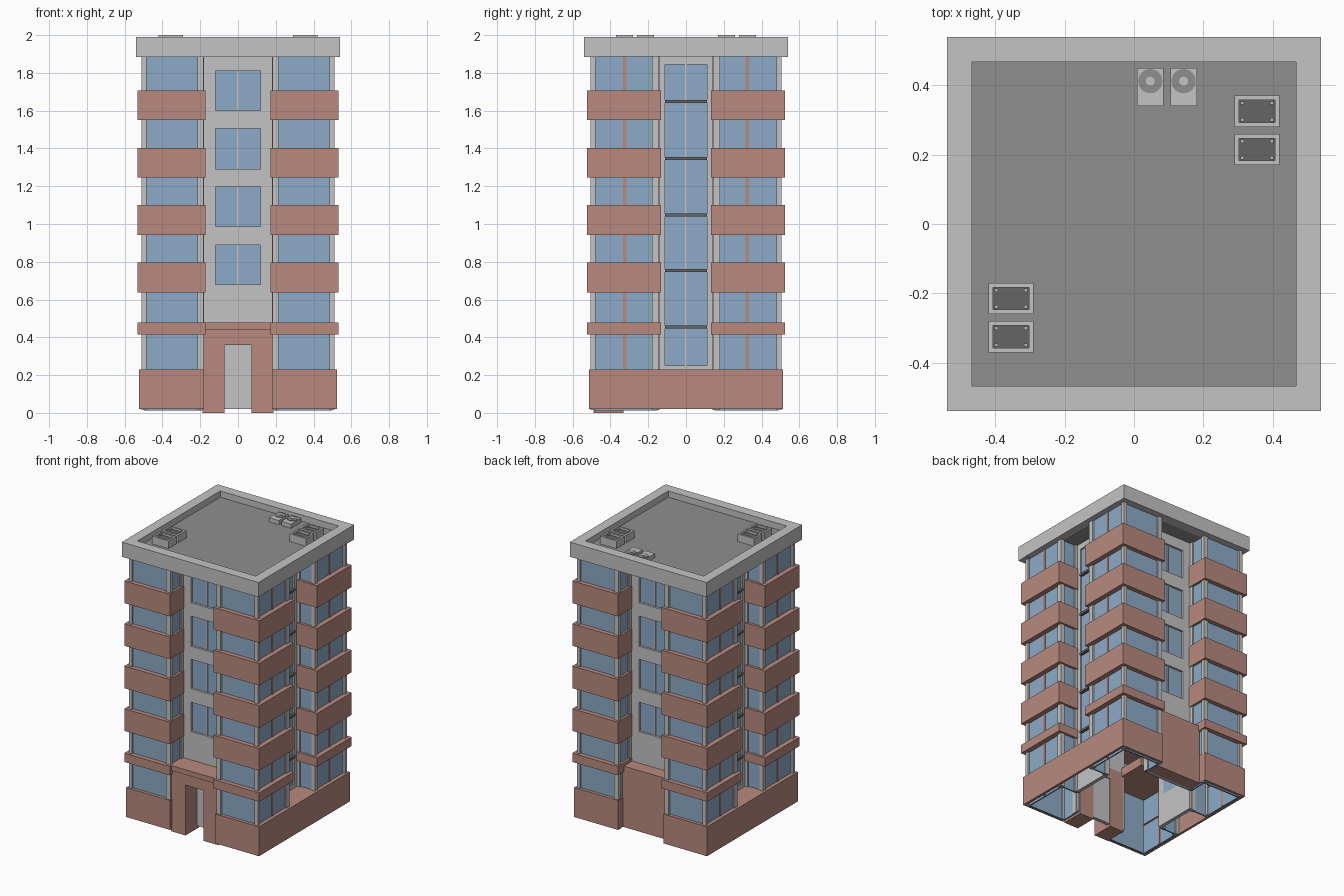
import bpy, bmesh
from mathutils import Matrix, Vector

if "Cube" in bpy.data.objects:
    bpy.data.objects.remove(bpy.data.objects["Cube"])


def material(name, rgb):
    m = bpy.data.materials.new(name)
    m.diffuse_color = (*rgb, 1)
    m.use_nodes = True
    m.node_tree.nodes["Principled BSDF"].inputs["Base Color"].default_value = m.diffuse_color
    return m


BRICK = material("brick", (0.48, 0.255, 0.21))
GLASS = material("glass_blue", (0.27, 0.41, 0.575))
WALL = material("light_grey", (0.55, 0.55, 0.55))
ROOF = material("roof_grey", (0.275, 0.275, 0.275))
DARK = material("dark_grey", (0.13, 0.13, 0.13))

FOUR = [(1, 1), (-1, 1), (1, -1), (-1, -1)]
ENDS_X = [(1, 1), (-1, 1)]
ENDS_Y = [(1, 1), (1, -1)]
ONE = [(1, 1)]
TURN = [(1, 1), (-1, -1)]


def add_box(bm, b):
    x0, x1, y0, y1, z0, z1 = b
    size = Matrix.Diagonal((abs(x1 - x0), abs(y1 - y0), abs(z1 - z0), 1))
    mid = Matrix.Translation(((x0 + x1) / 2, (y0 + y1) / 2, (z0 + z1) / 2))
    bmesh.ops.create_cube(bm, size=1, matrix=mid @ size)


def finish(name, bm, mat):
    me = bpy.data.meshes.new(name)
    bm.to_mesh(me)
    bm.free()
    me.materials.append(mat)
    ob = bpy.data.objects.new(name, me)
    bpy.context.collection.objects.link(ob)
    return ob


def boxes(name, mat, items, signs=ONE):
    """Boxes (x0,x1,y0,y1,z0,z1), repeated with the given x/y signs."""
    bm = bmesh.new()
    for sx, sy in signs:
        for x0, x1, y0, y1, z0, z1 in items:
            add_box(bm, (sx * x0, sx * x1, sy * y0, sy * y1, z0, z1))
    return finish(name, bm, mat)


def discs(name, mat, centres, r, z0, z1, n=24):
    bm = bmesh.new()
    for x, y in centres:
        bmesh.ops.create_cone(bm, cap_ends=True, segments=n, radius1=r, radius2=r,
                              depth=z1 - z0,
                              matrix=Matrix.Translation((x, y, (z0 + z1) / 2)))
    return finish(name, bm, mat)


TOP = 1.89

# corner wings: glass skin, with returns into the recesses
boxes("wing_glass", GLASS, [
    (.19, .495, .48, .49, .013, TOP),
    (.487, .497, .15, .49, .013, TOP),
    (.19, .20, .35, .485, .013, TOP),
    (.365, .49, .15, .16, .013, TOP)], FOUR)

# grey posts at the wing corners
boxes("wing_posts", WALL, [
    (.485, .51, .478, .505, .015, TOP),
    (.182, .215, .475, .503, .015, TOP),
    (.48, .507, .143, .18, .015, TOP),
    (.18, .205, .352, .385, .015, TOP),
    (.362, .39, .14, .165, .015, TOP)], FOUR)

# brick mullions on the side faces
boxes("side_mullions", BRICK, [(.485, .502, .315, .333, .02, TOP)], FOUR)

# balcony bands wrapped round each wing
bands = [(.415, .478), (.637, .795), (.942, 1.10), (1.245, 1.402), (1.55, 1.708)]
boxes("balcony_bands", BRICK,
      [(.173, .533, .132, .523, a, b) for a, b in bands], FOUR)

# brick plinth: thin walls, with a ledge in the side recesses
boxes("plinth_wings", BRICK, [
    (.18, .525, .495, .513, .02, .23),
    (.18, .188, .35, .513, .02, .23),
    (.18, .525, .48, .513, .222, .23)], FOUR)
boxes("plinth_sides", BRICK, [
    (.508, .525, -.513, .513, .02, .23),
    (.36, .525, -.16, .16, .215, .23),
    (.48, .525, -.513, .513, .222, .23)], ENDS_X)

# front and back recess walls, pierced by four windows
wins = [(.68, .89), (.987, 1.197), (1.29, 1.505), (1.60, 1.81)]
edges = [.02] + [z for w in wins for z in w] + [TOP]
spandrels = [(-.12, .12, .335, .36, edges[i], edges[i + 1])
             for i in range(0, len(edges), 2)]
boxes("end_walls", WALL,
      [(-.20, -.12, .335, .36, .02, TOP), (.12, .20, .335, .36, .02, TOP)] + spandrels,
      ENDS_Y)
boxes("end_windows", GLASS, [(-.12, .12, .336, .345, a, b) for a, b in wins], ENDS_Y)
boxes("end_window_bars", WALL, [(-.004, .004, .345, .352, a, b) for a, b in wins], ENDS_Y)

# side recess walls with one tall window each
boxes("side_walls", WALL, [
    (.345, .37, -.16, -.11, .02, TOP), (.345, .37, .11, .16, .02, TOP),
    (.345, .37, -.11, .11, .02, .25), (.345, .37, -.11, .11, 1.845, TOP)], ENDS_X)
boxes("side_tall_windows", GLASS, [(.346, .358, -.11, .11, .25, 1.845)], ENDS_X)
boxes("side_window_bars", WALL, [(.358, .364, -.004, .004, .25, 1.845)], ENDS_X)
boxes("side_transoms", DARK,
      [(.355, .378, -.11, .11, z - .008, z + .008)
       for z in (.455, .755, 1.047, 1.348, 1.648)], ENDS_X)

# entrance block with open doorway, and its canopy
boxes("entrance", BRICK, [
    (-.187, -.072, -.49, -.33, 0, .36), (.072, .187, -.49, -.33, 0, .36),
    (-.187, .187, -.49, -.33, .36, .442)])
boxes("entrance_canopy", BRICK, [(-.174, .174, -.505, -.35, .442, .478)])

# solid brick block closing the back recess
boxes("back_block", BRICK, [(-.183, .183, .35, .455, .02, .455)])

# roof: dark deck with a light parapet
boxes("roof_deck", ROOF, [(-.48, .48, -.48, .48, 1.887, 1.945)])
boxes("roof_parapet", WALL, [
    (-.54, .54, .468, .54, 1.885, 1.99), (-.54, .54, -.54, -.468, 1.885, 1.99),
    (-.54, -.468, -.468, .468, 1.888, 1.99), (.468, .54, -.468, .468, 1.888, 1.99)])

# large rooftop vents in two opposite corners
frames, grilles, posts = [], [], []
for y0 in (.17, .28):
    y1 = y0 + .09
    x0, x1, t = .29, .42, .013
    frames += [(x0, x1, y0, y0 + t, 1.94, 2), (x0, x1, y1 - t, y1, 1.94, 2),
               (x0, x0 + t, y0 + t, y1 - t, 1.94, 2), (x1 - t, x1, y0 + t, y1 - t, 1.94, 2)]
    grilles.append((x0 + t, x1 - t, y0 + t, y1 - t, 1.94, 1.985))
    for px in (x0 + .017, x1 - .027):
        for py in (y0 + .016, y1 - .026):
            posts.append((px, px + .01, py, py + .01, 1.98, 1.996))
boxes("vent_frames", WALL, frames, TURN)
boxes("vent_grilles", DARK, grilles, TURN)
boxes("vent_corner_posts", WALL, posts, TURN)

# two small fan units
boxes("fan_units", WALL, [(.008, .085, .34, .45, 1.94, 1.975),
                          (.105, .182, .34, .45, 1.94, 1.975)])
spots = [(.047, .412), (.143, .412)]
discs("fan_rings", ROOF, spots, .035, 1.97, 1.979)
discs("fan_hubs", WALL, spots, .013, 1.975, 1.982, 16)
